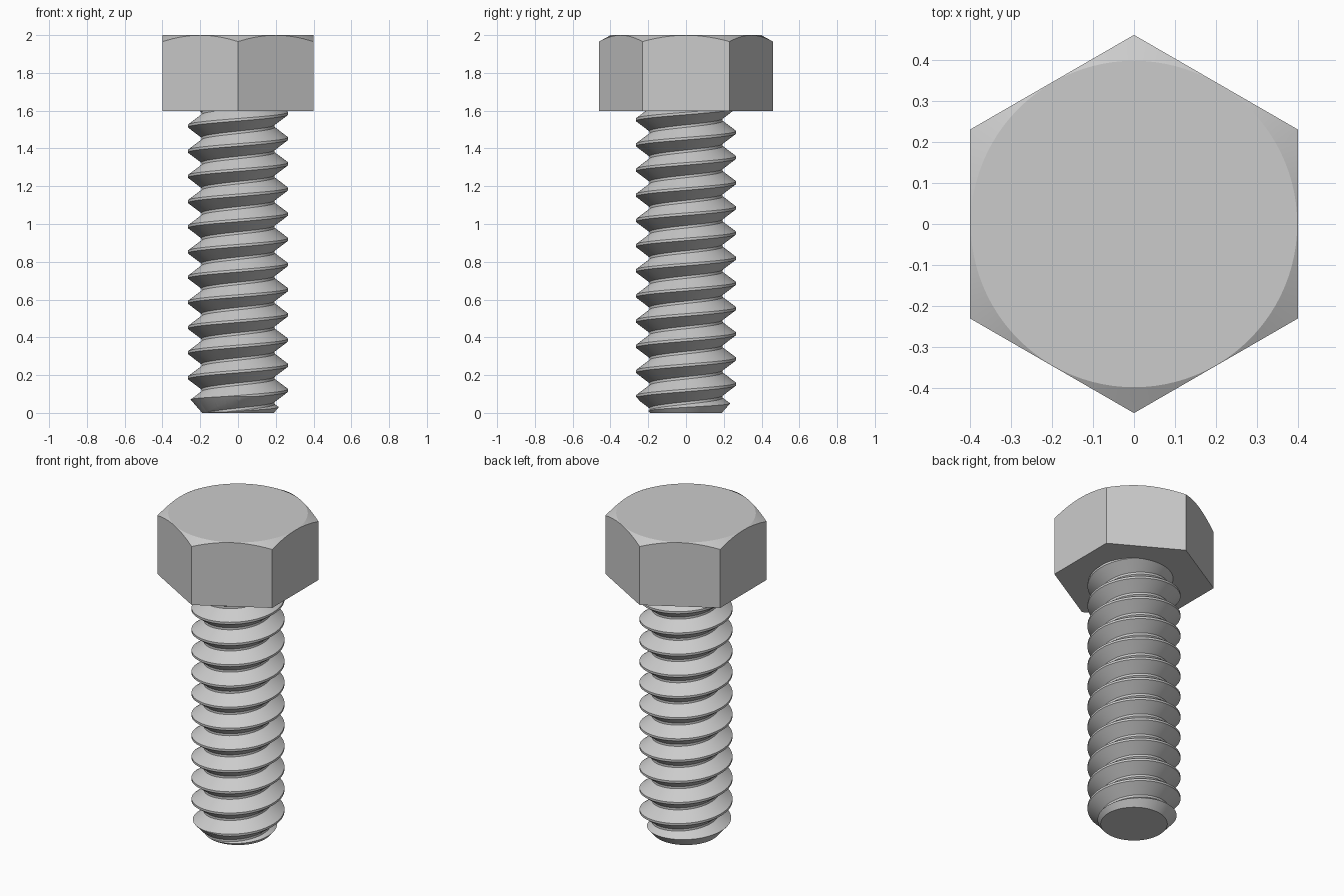
import bpy, bmesh
from math import cos, sin, tau, radians, ceil

old = bpy.data.objects.get("Cube")
if old:
    bpy.data.objects.remove(old, do_unlink=True)

MAJOR, MINOR, PITCH = 0.265, 0.194, 0.1333
CREST, FLANK = PITCH * 0.1, PITCH * 0.4
HEAD_BASE, TOP = 1.598, 2.0
CORNER = 0.461

steel = bpy.data.materials.new("grey steel")
steel.use_nodes = True
grey = (0.6, 0.6, 0.6, 1)
steel.diffuse_color = grey
steel.node_tree.nodes["Principled BSDF"].inputs["Base Color"].default_value = grey


def make_object(name, bm):
    bmesh.ops.recalc_face_normals(bm, faces=bm.faces[:])
    mesh = bpy.data.meshes.new(name)
    bm.to_mesh(mesh)
    bm.free()
    mesh.materials.append(steel)
    obj = bpy.data.objects.new(name, mesh)
    bpy.context.collection.objects.link(obj)
    return obj


def turned(name, profile, sides, phase=0.0):
    """Closed solid from (radius, height) rings."""
    bm = bmesh.new()
    rings = [[bm.verts.new((r * cos(phase + tau * i / sides),
                            r * sin(phase + tau * i / sides), z))
              for i in range(sides)] for r, z in profile]
    for low, high in zip(rings, rings[1:]):
        for i in range(sides):
            j = (i + 1) % sides
            bm.faces.new((low[i], low[j], high[j], high[i]))
    bm.faces.new(rings[0][::-1])
    bm.faces.new(rings[-1])
    return make_object(name, bm)


def thread_solid(name, bottom, top, steps=72):
    """Right-hand helical thread, cut flat and capped at both ends."""
    bm = bmesh.new()
    turns = ceil((top - bottom) / PITCH) + 4
    start = 0.119 - 4 * PITCH
    tooth = [(MINOR, -CREST / 2 - FLANK), (MAJOR, -CREST / 2),
             (MAJOR, CREST / 2), (MINOR, CREST / 2 + FLANK)]
    columns = []
    for i in range(steps + 1):
        a = tau * i / steps
        columns.append([bm.verts.new((r * cos(a), r * sin(a),
                                      start + PITCH * (k + i / steps) + dz))
                        for k in range(turns) for r, dz in tooth])
    for left, right in zip(columns, columns[1:]):
        for j in range(len(left) - 1):
            bm.faces.new((left[j], right[j], right[j + 1], left[j + 1]))
    bmesh.ops.remove_doubles(bm, verts=bm.verts[:], dist=1e-4)
    for z, direction in ((bottom, -1), (top, 1)):
        bmesh.ops.bisect_plane(bm, geom=bm.verts[:] + bm.edges[:] + bm.faces[:],
                               plane_co=(0, 0, z), plane_no=(0, 0, direction),
                               clear_outer=True)
        rim = [e for e in bm.edges if e.is_boundary
               and all(abs(v.co.z - z) < 1e-4 for v in e.verts)]
        bmesh.ops.contextual_create(bm, geom=rim)
    return make_object(name, bm)


def trim(obj, cutter):
    """Keep only what lies inside the cutter, then discard the cutter."""
    mod = obj.modifiers.new("trim", "BOOLEAN")
    mod.operation = "INTERSECT"
    mod.solver = "EXACT"
    mod.object = cutter
    cutter.hide_render = True
    bpy.ops.object.select_all(action="DESELECT")
    bpy.context.view_layer.objects.active = obj
    obj.select_set(True)
    bpy.ops.object.modifier_apply(modifier=mod.name)
    bpy.data.objects.remove(cutter, do_unlink=True)
    bpy.ops.object.shade_smooth_by_angle(angle=radians(25))


# Hexagonal head with a conical chamfer on its top corners
head = turned("hex_head", [(CORNER, HEAD_BASE), (CORNER, TOP + 0.05)], 6, tau / 4)
trim(head, turned("head_cutter", [(0.6, 1.5), (0.6, TOP - 0.11), (0.398, TOP)], 96))

# Threaded shank with a chamfered tip
shank = thread_solid("threaded_shank", -0.05, HEAD_BASE + 0.06)
trim(shank, turned("tip_cutter", [(0.19, 0), (0.32, 0.15), (0.32, HEAD_BASE + 0.02)], 96))
